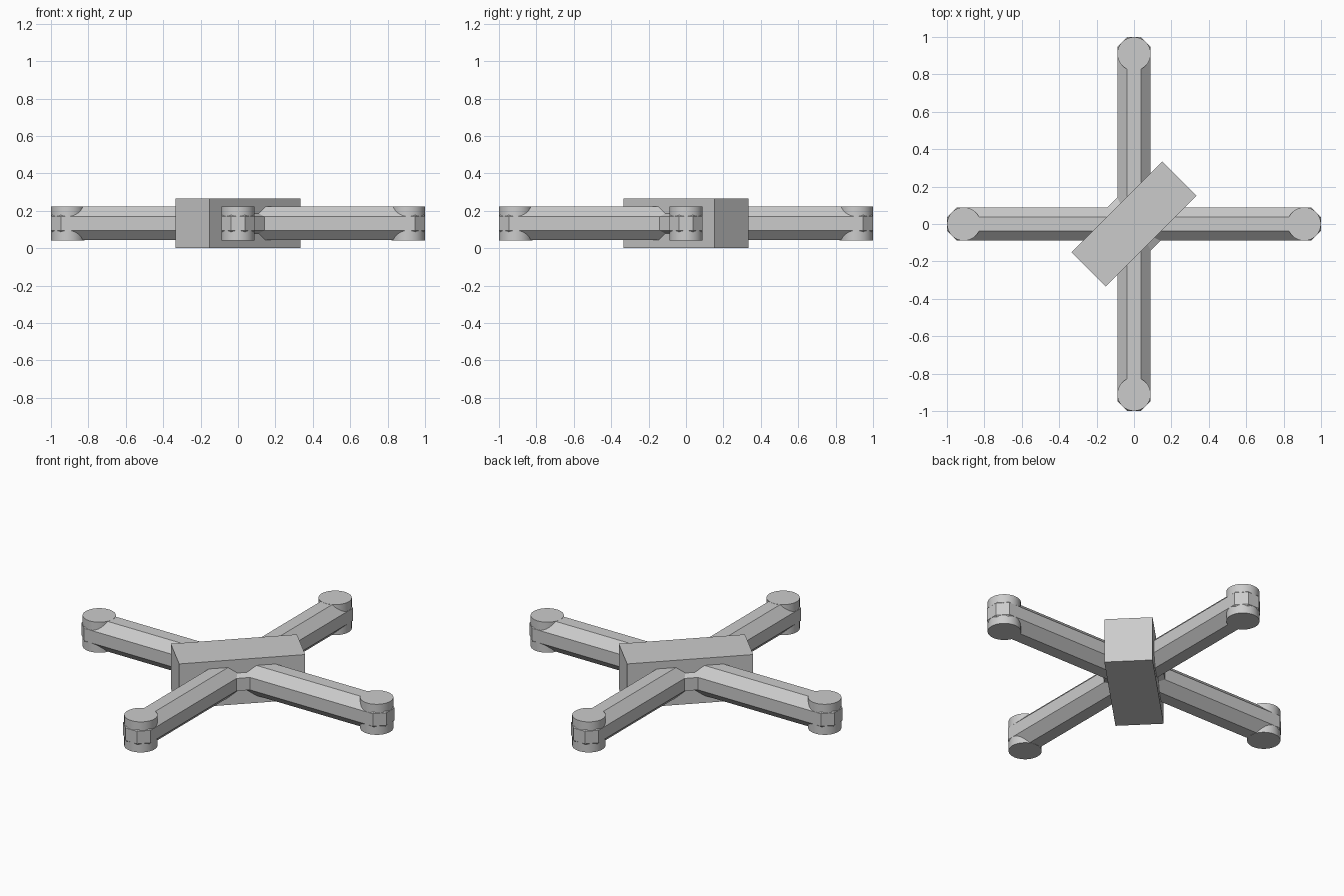
import bpy, bmesh
from math import pi, cos, sin

if "Cube" in bpy.data.objects:
    bpy.data.objects.remove(bpy.data.objects["Cube"])

H = 0.0895          # half thickness of the arms
ZC = 0.1325         # mid height of the model
CHAMFER = 0.0525    # makes the arm section a regular octagon


def new_object(name, bm):
    bmesh.ops.recalc_face_normals(bm, faces=bm.faces)
    mesh = bpy.data.meshes.new(name)
    bm.to_mesh(mesh)
    bm.free()
    obj = bpy.data.objects.new(name, mesh)
    bpy.context.collection.objects.link(obj)
    return obj


# Cross-shaped arms: plus outline, extruded, every edge chamfered
bm = bmesh.new()
outline = []
for k in range(4):
    c, s = round(cos(k * pi / 2)), round(sin(k * pi / 2))
    for x, y in ((1, -H), (1, H), (H, H)):
        outline.append(bm.verts.new((c * x - s * y, s * x + c * y, ZC - H)))
base = bm.faces.new(outline)
ext = bmesh.ops.extrude_face_region(bm, geom=[base], use_keep_orig=True)
top = [g for g in ext["geom"] if isinstance(g, bmesh.types.BMVert)]
bmesh.ops.translate(bm, verts=top, vec=(0, 0, 2 * H))
bmesh.ops.recalc_face_normals(bm, faces=bm.faces)
bmesh.ops.bevel(bm, geom=bm.edges[:], offset=CHAMFER, offset_type='OFFSET',
                segments=1, profile=0.5, affect='EDGES', clamp_overlap=False)
new_object("cross_arms", bm)

# Central body: box turned 45 degrees
bpy.ops.mesh.primitive_cube_add(size=1, location=(0, 0, ZC), rotation=(0, 0, pi / 4))
body = bpy.context.object
body.name = "body"
body.scale = (0.688, 0.26, 2 * ZC)

# Motor pods at the arm tips
for k, side in enumerate(("right", "back", "left", "front")):
    a = k * pi / 2
    bpy.ops.mesh.primitive_cylinder_add(
        vertices=32, radius=0.0895, depth=2 * H + 0.002,
        location=(0.91 * cos(a), 0.91 * sin(a), ZC))
    pod = bpy.context.object
    pod.name = side + "_motor_pod"
    bpy.ops.object.shade_smooth_by_angle(angle=pi / 6)
